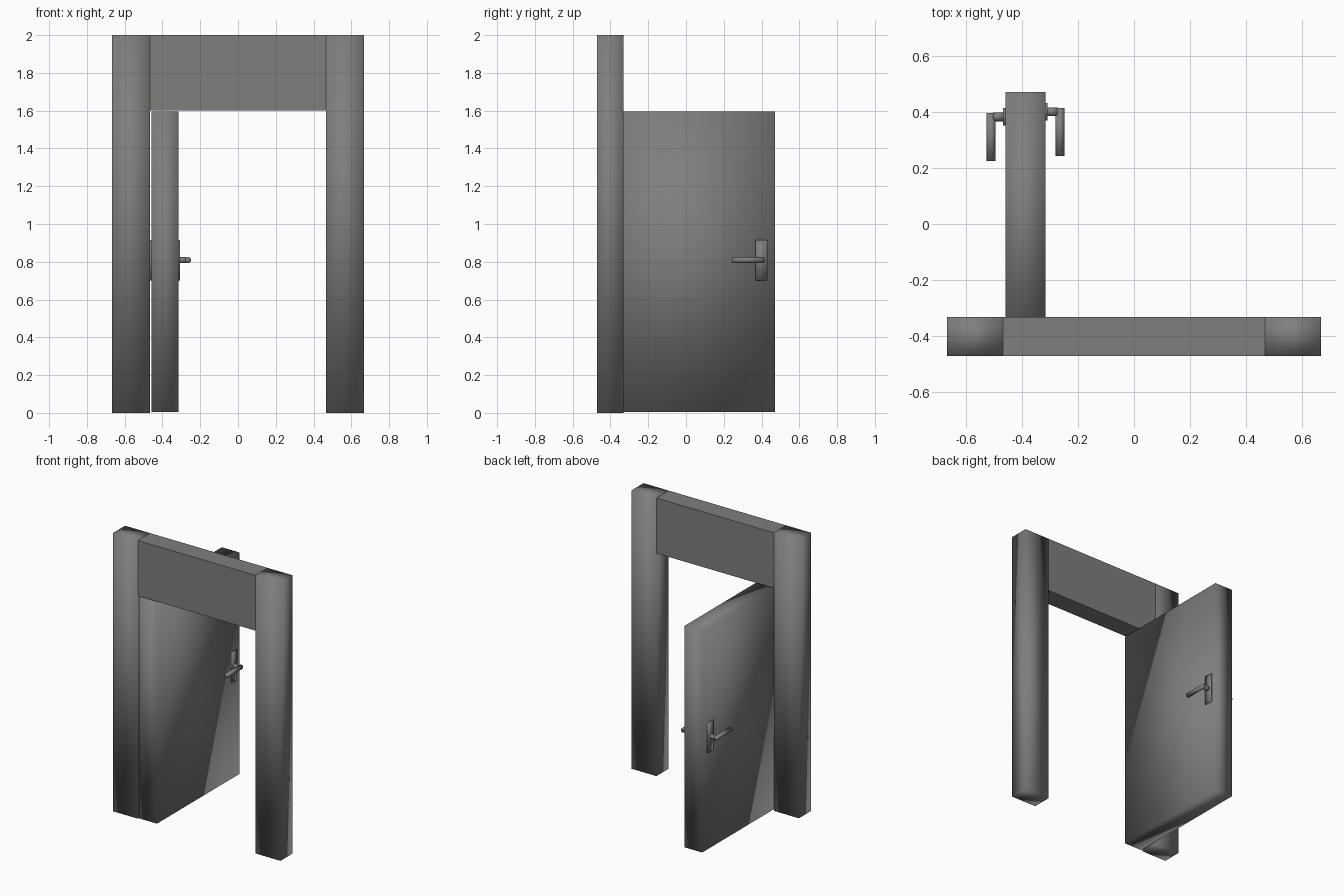
import bpy, bmesh, math
from mathutils import Matrix

if "Cube" in bpy.data.objects:
    bpy.data.objects.remove(bpy.data.objects["Cube"])

grey = bpy.data.materials.new("dark_grey")
grey.diffuse_color = (0.21, 0.21, 0.205, 1)
grey.use_nodes = True
grey.node_tree.nodes["Principled BSDF"].inputs["Base Color"].default_value = grey.diffuse_color


def finish(name, bm, smooth):
    me = bpy.data.meshes.new(name)
    for f in bm.faces:
        f.smooth = smooth
    bm.to_mesh(me)
    bm.free()
    me.materials.append(grey)
    ob = bpy.data.objects.new(name, me)
    bpy.context.collection.objects.link(ob)
    return ob


def box(name, lo, hi, smooth=True, open_ends=False):
    bm = bmesh.new()
    bmesh.ops.create_cube(bm, size=1)
    for v in bm.verts:
        for i in range(3):
            v.co[i] = lo[i] if v.co[i] < 0 else hi[i]
    if open_ends:
        bm.normal_update()
        ends = [f for f in bm.faces if abs(f.normal.x) > 0.9]
        bmesh.ops.delete(bm, geom=ends, context='FACES')
    return finish(name, bm, smooth)


def rod(name, centre, radius, length, axis):
    bm = bmesh.new()
    rot = Matrix.Rotation(math.pi / 2, 4, 'Y' if axis == 'X' else 'X')
    bmesh.ops.create_cone(bm, cap_ends=True, segments=12, radius1=radius,
                          radius2=radius, depth=length,
                          matrix=Matrix.Translation(centre) @ rot)
    return finish(name, bm, True)


# Frame: two posts and the panel above the opening
for side, a, b in (("left", -0.667, -0.467), ("right", 0.467, 0.667)):
    box(side + "_post", (a, -0.47, 0), (b, -0.331, 2))
box("lintel", (-0.467, -0.47, 1.602), (0.467, -0.331, 2), smooth=False, open_ends=True)

# Door leaf, standing open at a right angle
box("door", (-0.458, -0.469, 0.004), (-0.316, 0.47, 1.595))

# Handle on each face: plate, shank, lever
for side, face, s, y in (("inner", -0.316, 1, 0.400), ("outer", -0.458, -1, 0.382)):
    x0, x1 = sorted((face - s * 0.002, face + s * 0.008))
    box(side + "_handle_plate", (x0, y - 0.031, 0.70), (x1, y + 0.031, 0.914))
    rod(side + "_handle_shank", (face + s * 0.024, y, 0.809), 0.016, 0.04, 'X')
    rod(side + "_handle_lever", (face + s * 0.052, y - 0.072, 0.809), 0.016, 0.171, 'Y')
